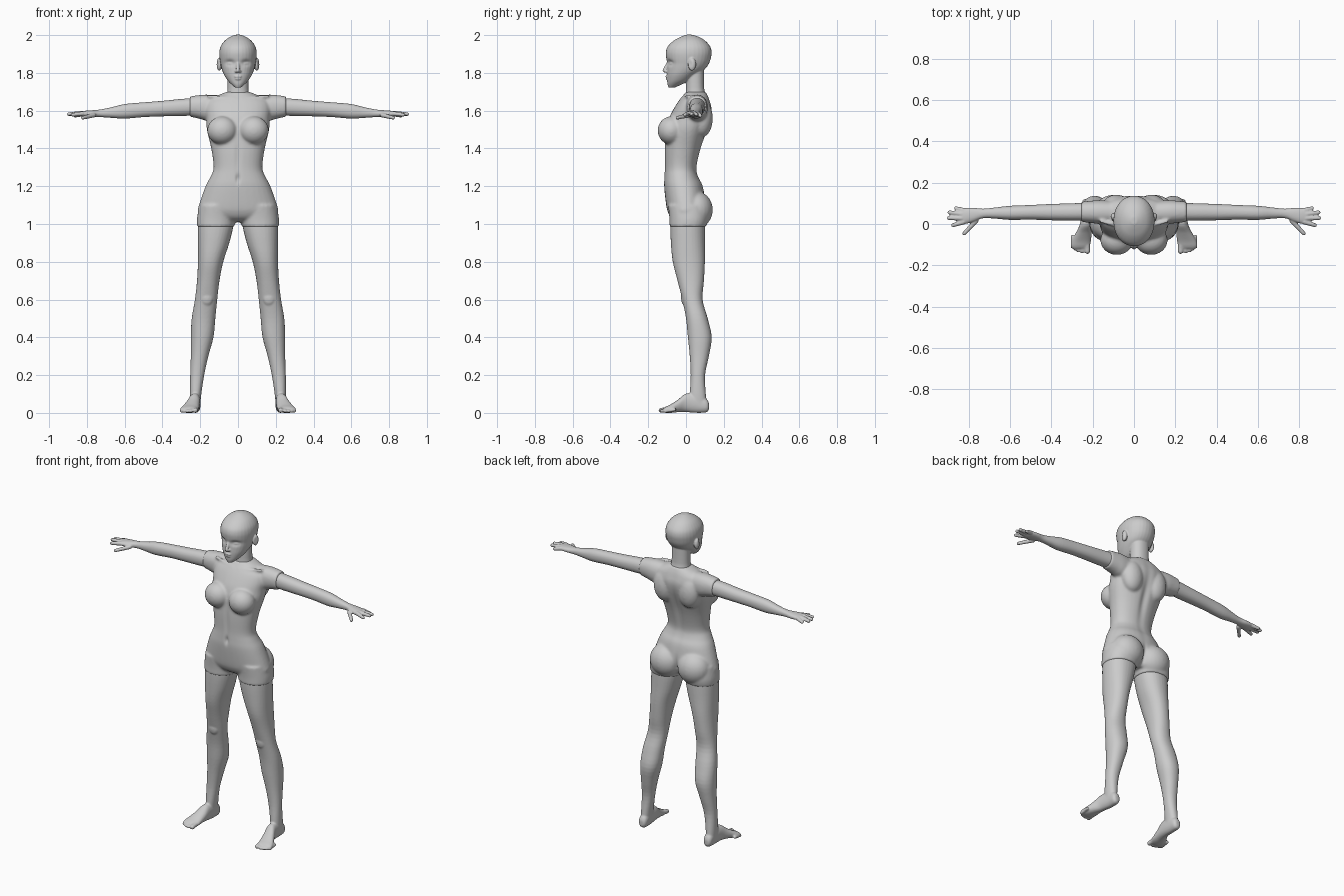
import bpy, bmesh, math
from mathutils import Vector, Matrix

grey = bpy.data.materials.new("plain_grey")
grey.diffuse_color = (0.6, 0.6, 0.6, 1)

# ---------- helpers ----------
def resample(rows, steps=4):
    """Smooth curve through the section rows."""
    out = []
    for i in range(len(rows) - 1):
        a, b, c, d = (rows[max(0, min(len(rows) - 1, i + k))] for k in (-1, 0, 1, 2))
        for s in range(steps):
            t = s / steps
            out.append([q + 0.5 * t * (r - p + t * (2*p - 5*q + 4*r - w + t * (3*(q - r) + w - p)))
                        for p, q, r, w in zip(a, b, c, d)])
    return out + [list(rows[-1])]

def loft(bm, axis, rows, side=1, power=2.2, n=32):
    """Rows: position on axis, then low and high bounds of both cross directions."""
    rings = []
    for t, u0, u1, v0, v1 in resample(rows):
        ring = []
        for k in range(n):
            a = 2 * math.pi * k / n
            c, s = math.cos(a), math.sin(a)
            u = (u0 + u1) / 2 + (u1 - u0) / 2 * math.copysign(abs(c) ** (2 / power), c)
            v = (v0 + v1) / 2 + (v1 - v0) / 2 * math.copysign(abs(s) ** (2 / power), s)
            p = {'x': (t, u, v), 'y': (u, t, v), 'z': (u, v, t)}[axis]
            ring.append(bm.verts.new((p[0] * side, p[1], p[2])))
        rings.append(ring)
    for a, b in zip(rings, rings[1:]):
        for k in range(n):
            bm.faces.new((a[k], a[(k + 1) % n], b[(k + 1) % n], b[k]))
    bm.faces.new(rings[0][::-1])
    bm.faces.new(rings[-1])

def ball(bm, c, r):
    bmesh.ops.create_uvsphere(bm, u_segments=24, v_segments=16, radius=1,
                              matrix=Matrix.Translation(c) @ Matrix.Diagonal((*r, 1)))

def tube(bm, p, q, r0, r1):
    p, q = Vector(p), Vector(q)
    m = Matrix.Translation((p + q) / 2) @ (q - p).to_track_quat('Z', 'Y').to_matrix().to_4x4()
    bmesh.ops.create_cone(bm, cap_ends=True, segments=16, radius1=r0, radius2=r1,
                          depth=(q - p).length, matrix=m)
    ball(bm, p, (r0,) * 3)
    ball(bm, q, (r1,) * 3)

def finish(bm, name, voxel, smooth, sculpt=()):
    """Fuse the pieces into one skin, soften it, then push soft dents and bumps."""
    bmesh.ops.recalc_face_normals(bm, faces=bm.faces[:])
    me = bpy.data.meshes.new(name)
    bm.to_mesh(me)
    bm.free()
    ob = bpy.data.objects.new(name, me)
    bpy.context.collection.objects.link(ob)
    me.materials.append(grey)
    bpy.context.view_layer.objects.active = ob
    ob.select_set(True)
    m = ob.modifiers.new("fuse", 'REMESH')
    m.mode, m.voxel_size = 'VOXEL', voxel
    m = ob.modifiers.new("soften", 'SMOOTH')
    m.factor, m.iterations = 0.5, smooth
    for m in ("fuse", "soften"):
        bpy.ops.object.modifier_apply(modifier=m)
    for c, r, push in sculpt:
        for v in ob.data.vertices:
            d = sum(((v.co[i] - c[i]) / r[i]) ** 2 for i in range(3))
            if d < 9:
                v.co += Vector(push) * math.exp(-d)
    bpy.ops.object.shade_smooth()
    ob.select_set(False)

# ---------- head and neck ----------
bm = bmesh.new()
loft(bm, 'z', [(1.722, -.015, .015, -.092, -.06), (1.74, -.036, .036, -.098, -.02),
               (1.76, -.055, .055, -.1, .02), (1.79, -.074, .074, -.101, .06),
               (1.82, -.086, .086, -.1, .1), (1.85, -.093, .093, -.1, .122),
               (1.88, -.098, .098, -.105, .132), (1.91, -.099, .099, -.107, .136),
               (1.94, -.092, .092, -.097, .128), (1.97, -.071, .071, -.066, .102),
               (1.99, -.043, .043, -.03, .07), (2.002, -.014, .014, 0, .034)], power=2.1)
loft(bm, 'z', [(1.63, -.065, .065, -.005, .115), (1.68, -.06, .06, -.003, .106),
               (1.72, -.055, .055, 0, .096), (1.82, -.055, .055, 0, .095)])
tube(bm, (0, -.092, 1.86), (0, -.114, 1.812), .008, .010)      # nose
for s in (-1, 1):
    ball(bm, (s * .009, -.105, 1.808), (.008, .010, .007))     # nostril
    ball(bm, (s * .100, .032, 1.845), (.014, .021, .034))      # ear
ball(bm, (0, -.099, 1.781), (.021, .010, .006))                # upper lip
ball(bm, (0, -.097, 1.768), (.017, .010, .006))                # lower lip
face = [((s * .044, -.09, 1.853), (.024, .05, .015), (0, .014, 0)) for s in (-1, 1)]
face += [((s * .044, -.078, 1.850), (.014, .04, .007), (0, -.007, 0)) for s in (-1, 1)]
face += [((s * .104, .022, 1.848), (.02, .010, .02), (-s * .007, 0, 0)) for s in (-1, 1)]
finish(bm, "head", .004, 4, face)

# ---------- torso ----------
bm = bmesh.new()
loft(bm, 'z', [(1.01, -.09, .09, -.04, .06), (1.03, -.17, .17, -.075, .08),
               (1.06, -.212, .212, -.095, .095), (1.1, -.207, .207, -.105, .105),
               (1.2, -.172, .172, -.116, .09), (1.25, -.146, .146, -.115, .066),
               (1.3, -.129, .129, -.113, .057), (1.4, -.142, .142, -.113, .08),
               (1.5, -.165, .165, -.105, .115), (1.56, -.168, .168, -.09, .132),
               (1.61, -.175, .175, -.065, .137), (1.65, -.165, .165, -.04, .127),
               (1.675, -.12, .12, -.02, .118), (1.70, -.06, .06, 0, .105)])
for s in (-1, 1):
    ball(bm, (s * .083, -.078, 1.495), (.080, .072, .075))     # breast
    ball(bm, (s * .096, .055, 1.075), (.101, .087, .098))      # buttock
    ball(bm, (s * .085, .085, 1.56), (.07, .057, .10))         # shoulder blade
    loft(bm, 'x', [(.08, .0, .11, 1.54, 1.68), (.16, .0, .115, 1.545, 1.685),
                   (.2, .004, .113, 1.556, 1.683), (.255, .01, .108, 1.568, 1.676)], s)
    loft(bm, 'z', [(.985, .02, .217, -.087, .105), (1.03, .012, .217, -.088, .115),
                   (1.1, .01, .205, -.095, .11)], s)           # hip
    tube(bm, (s * .02, -.022, 1.662), (s * .16, .012, 1.678), .009, .008)  # collarbone
finish(bm, "torso", .007, 8, [
    ((0, -.116, 1.24), (.009, .05, .022), (0, .012, 0)),       # navel
    ((0, -.115, 1.36), (.014, .04, .09), (0, .005, 0)),        # belly line
    ((0, .11, 1.42), (.022, .06, .17), (0, -.012, 0)),         # spine
    ((0, .12, 1.06), (.012, .06, .06), (0, -.015, 0)),         # cleft
])

# ---------- arms with hands, legs with feet ----------
fingers = [((.825, .066, 1.582), (.862, .076, 1.573)), ((.835, .048, 1.585), (.894, .056, 1.580)),
           ((.835, .028, 1.586), (.896, .029, 1.582)), ((.825, .010, 1.584), (.876, -.006, 1.578)),
           ((.765, .015, 1.576), (.822, -.046, 1.562))]
toes = [(.226, .132, .0135), (.250, .133, .010), (.268, .129, .0095),
        (.284, .121, .009), (.298, .110, .009)]
for s, side in ((1, "left"), (-1, "right")):
    bm = bmesh.new()
    loft(bm, 'x', [(.22, .016, .104, 1.575, 1.668), (.3, .016, .1, 1.572, 1.662),
                   (.4, .018, .097, 1.57, 1.652), (.5, .021, .092, 1.566, 1.644),
                   (.6, .02, .088, 1.558, 1.635), (.67, .026, .08, 1.562, 1.618),
                   (.73, .028, .074, 1.566, 1.606), (.775, .012, .078, 1.566, 1.602),
                   (.815, .001, .077, 1.567, 1.599), (.842, .008, .068, 1.573, 1.595)], s)
    for p, q in fingers:
        tube(bm, (p[0] * s, *p[1:]), (q[0] * s, *q[1:]), .0125, .0095)
    finish(bm, side + "_arm", .004, 3)

    bm = bmesh.new()
    loft(bm, 'z', [(1.06, .03, .205, -.075, .095), (1.0, .023, .212, -.083, .1),
                   (.9, .046, .212, -.08, .1), (.8, .078, .212, -.07, .1),
                   (.7, .098, .217, -.045, .095), (.6, .11, .228, -.02, .088),
                   (.5, .12, .245, 0, .115), (.4, .13, .25, .01, .136),
                   (.3, .157, .25, .02, .121), (.2, .179, .253, .025, .101),
                   (.1, .194, .255, .02, .105), (.04, .2, .253, .02, .11)], s)
    loft(bm, 'y', [(.122, .213, .238, .018, .05), (.108, .2, .251, .003, .075),
                   (.06, .198, .254, 0, .10), (0, .2, .262, .004, .102),
                   (-.04, .204, .28, .004, .072), (-.08, .208, .301, 0, .046),
                   (-.105, .213, .307, 0, .034), (-.118, .222, .3, .004, .026)], s)
    ball(bm, (s * .165, -.004, .61), (.035, .022, .045))       # kneecap
    for x, y, r in toes:
        tube(bm, (s * x, -y + .05, r + .008), (s * x, -y, r), r, r)
    finish(bm, side + "_leg", .005, 4)
